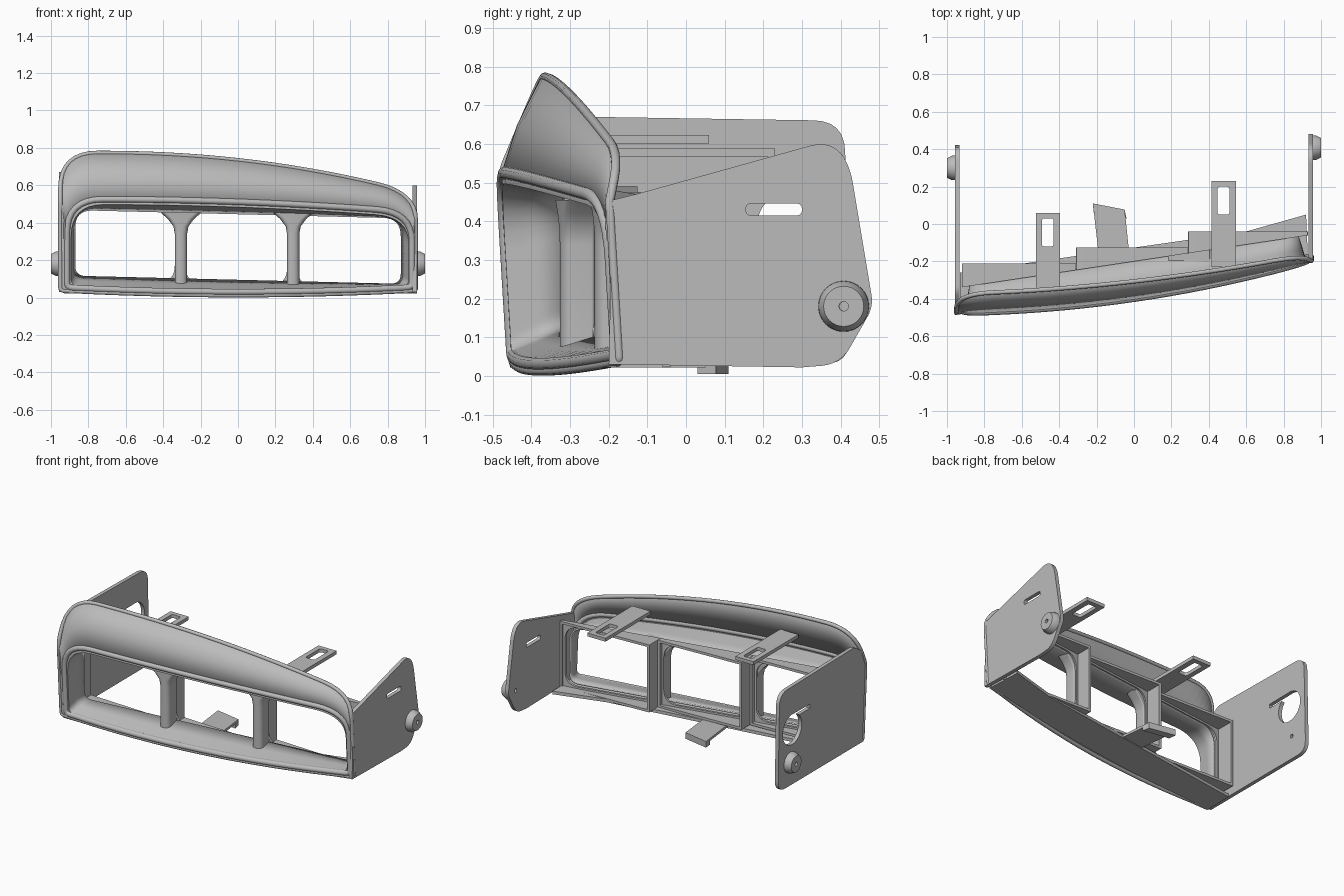
import bpy, bmesh, math
from mathutils import Matrix, Vector

cube = bpy.data.objects.get("Cube")
if cube:
    bpy.data.objects.remove(cube)

grey = bpy.data.materials.new("plain grey")
grey.use_nodes = True
grey.diffuse_color = (0.5, 0.5, 0.5, 1)
grey.node_tree.nodes["Principled BSDF"].inputs["Base Color"].default_value = grey.diffuse_color


def finish(ob, angle=30):
    ob.data.materials.append(grey)
    bpy.ops.object.select_all(action="DESELECT")
    ob.select_set(True)
    bpy.context.view_layer.objects.active = ob
    if ob.type == "CURVE":
        bpy.ops.object.convert(target="MESH")
    bpy.ops.object.shade_smooth_by_angle(angle=math.radians(angle))
    return ob


def loft(name, rings, wrap=False, caps=False, thick=0):
    """Skin a list of closed rings that share one point count."""
    bm = bmesh.new()
    vs = [[bm.verts.new(p) for p in r] for r in rings]
    n = len(vs[0])
    pairs = list(zip(vs, vs[1:])) + ([(vs[-1], vs[0])] if wrap else [])
    for a, b in pairs:
        for i in range(n):
            j = (i + 1) % n
            bm.faces.new((a[i], a[j], b[j], b[i]))
    if caps:
        bm.faces.new(vs[0])
        bm.faces.new(vs[-1])
    bmesh.ops.recalc_face_normals(bm, faces=bm.faces)
    me = bpy.data.meshes.new(name)
    bm.to_mesh(me)
    bm.free()
    ob = bpy.data.objects.new(name, me)
    bpy.context.collection.objects.link(ob)
    if thick:
        mod = ob.modifiers.new("wall", "SOLIDIFY")
        mod.thickness = thick
        mod.offset = 0
    return finish(ob)


def rounded(pts, seg=6, sub=1):
    """Polygon of (a, b, radius) corners with eased corners and split edges."""
    out = []
    n = len(pts)
    for i in range(n):
        p, q, s = (Vector(pts[(i + k) % n][:2]) for k in (-1, 0, 1))
        r, r2 = pts[i][2], pts[(i + 1) % n][2]
        a, b = q + (p - q).normalized() * r, q + (s - q).normalized() * r
        if r:
            for k in range(seg + 1):
                t = k / seg
                out.append(a * (1 - t) ** 2 + q * 2 * t * (1 - t) + b * t * t)
        else:
            out.append(q)
        end = s + (q - s).normalized() * r2
        out += [b.lerp(end, k / sub) for k in range(1, sub)]
    return out


def rect(x0, x1, z0, z1, rb, rt, sub=1):
    return rounded([(x0, z0, rb), (x0, z1, rt), (x1, z1, rt), (x1, z0, rb)], 8, sub)


def arc(a, b, r, start, end, n=32):
    angles = [math.radians(start + (end - start) * k / n) for k in range(n)]
    return [Vector((a + r * math.cos(t), b + r * math.sin(t))) for t in angles]


def circle(a, b, r):
    return arc(a, b, r, 0, 360)


def plate(name, loops, thick, axis, pos):
    """Flat sheet with holes; axis x takes (y, z) loops, axis z takes (x, y)."""
    cu = bpy.data.curves.new(name, "CURVE")
    cu.dimensions = "2D"
    cu.fill_mode = "BOTH"
    cu.extrude = thick / 2
    for lp in loops:
        sp = cu.splines.new("POLY")
        sp.points.add(len(lp) - 1)
        for pt, v in zip(sp.points, lp):
            pt.co = (v[0], v[1], 0, 1)
        sp.use_cyclic_u = True
    ob = bpy.data.objects.new(name, cu)
    bpy.context.collection.objects.link(ob)
    if axis == "x":
        ob.matrix_world = Matrix(((0, 0, 1, pos), (1, 0, 0, 0), (0, 1, 0, 0), (0, 0, 0, 1)))
    else:
        ob.location.z = pos
    return finish(ob, 25)


def bead(name, ring, radius):
    cu = bpy.data.curves.new(name, "CURVE")
    cu.dimensions = "3D"
    cu.bevel_depth = radius
    cu.bevel_resolution = 3
    sp = cu.splines.new("POLY")
    sp.points.add(len(ring) - 1)
    for pt, v in zip(sp.points, ring):
        pt.co = (*v, 1)
    sp.use_cyclic_u = True
    ob = bpy.data.objects.new(name, cu)
    bpy.context.collection.objects.link(ob)
    finish(ob, 60)


# Guiding curves: bowed front, straight rear wall, brow and hood heights
def front(x):
    return -0.40 + 0.145 * x + 0.069 * x * x


def rear(x):
    return -0.20 + 0.15 * x


def brow_top(x):
    return 0.525 - 0.055 * (max(x + 0.75, 0) / 1.5) ** 2


def hood_top(x):
    return 0.773 - 0.072 * max(x + 0.75, 0) ** 2.1


def face_ring(x0, x1, z0, z1, rb, rt, top):
    ring = []
    for x, z in rect(x0, x1, z0, z1, rb, rt, 16):
        h = (z - z0) / (z1 - z0)
        z += h * (top(x) - z1) + (1 - h) * 0.028 * x * x
        y = front(x) + 0.03 * max(0, 1 - z / 0.5) + 0.42 * max(0, z - brow_top(x))
        ring.append((x, y, z))
    return ring


def between(ring_a, ring_b, bulge=0):
    """Ring halfway between two others, pushed forward where they are far apart."""
    out = []
    for a, b in zip(ring_a, ring_b):
        a, b = Vector(a), Vector(b)
        out.append((a + b) / 2 - Vector((0, bulge * (a - b).length, 0)))
    return out


# Hood face, its beads and the funnel behind the opening
hood = face_ring(-0.95, 0.95, 0.012, 0.773, 0.02, 0.2, hood_top)
brow = face_ring(-0.915, 0.93, 0.03, 0.525, 0.03, 0.19, brow_top)
throat = face_ring(-0.895, 0.915, 0.04, 0.5, 0.04, 0.18, lambda x: brow_top(x) - 0.025)
back = []
for x, z in rect(-0.875, 0.875, 0.09, 0.45, 0.06, 0.1, 16):
    back.append((x, rear(x) + 0.005, z - 0.025 * x))
loft("hood_face", [hood, between(hood, brow, 0.04), brow], thick=0.015)
loft("opening_funnel", [brow, throat, between(throat, back), back], thick=0.01)
bead("hood_bead", hood, 0.012)
bead("brow_bead", brow, 0.017)

# Three stepped instrument cells with rounded windows
for name, x0, x1, y1 in (("right_cell", -0.92, -0.31, -0.21),
                         ("middle_cell", -0.31, 0.29, -0.125),
                         ("left_cell", 0.29, 0.93, -0.04)):
    def cell_ring(inset, r, depth):
        pts = rect(x0 + inset, x1 - inset, 0.045 + inset, 0.482 - inset, r, r, 4)
        return [(x, rear(x) + depth if depth is not None else y1, z - 0.025 * x) for x, z in pts]
    loft(name, [cell_ring(0, 0.004, 0), cell_ring(0, 0.004, None), cell_ring(0.016, 0.004, None),
                cell_ring(0.016, 0.004, 0.015), cell_ring(0.028, 0.09, 0.015),
                cell_ring(0.028, 0.09, 0)], wrap=True)

# Mullions, flared at the top
for name, x in (("right_mullion", -0.305), ("left_mullion", 0.295)):
    rings = []
    for z, w in ((0.04, 0.033), (0.34, 0.033), (0.38, 0.04), (0.42, 0.07), (0.455, 0.11)):
        rings.append([(x + a, rear(x) - 0.02 + b + 0.15 * a, z)
                      for a, b in rect(-w, w, -0.06, 0.025, 0.032, 0.01)])
    loft(name, rings, caps=True)

# Floor sheet between the bowed front and the rear edge
xs = [-0.93 + 1.86 * i / 24 for i in range(25)]
floor = [(x, front(x) + 0.02) for x in xs] + [(0.92, 0.05), (0.6, -0.04), (-0.93, -0.26)]
plate("floor", [floor], 0.02, "z", 0.032)

# Side plates with slots and openings
slot = rect(0.155, 0.3, 0.415, 0.446, 0.015, 0.015)
left = rounded([(-0.2, 0.03, 0), (-0.19, 0.455, 0), (-0.13, 0.47, 0), (0.38, 0.612, 0.06),
                (0.425, 0.54, 0.04), (0.485, 0.18, 0.03), (0.4, 0.03, 0.05), (0.3, 0.022, 0)])
plate("left_side_plate", [left, slot, circle(0.41, 0.18, 0.012)], 0.024, "x", 0.945)
right = rounded([(-0.45, 0.03, 0), (-0.47, 0.5, 0.02), (-0.43, 0.62, 0.02), (-0.36, 0.672, 0.03),
                 (0.41, 0.66, 0.08), (0.425, 0.03, 0.07)])
keyhole = arc(0.28, 0.385, 0.097, 136, 468) + [Vector((0.1, 0.479)), Vector((0.1, 0.453))]
plate("right_side_plate", [right, keyhole, circle(0.3, 0.18, 0.012)], 0.024, "x", -0.945)

# Pivot knobs
for name, side, y in (("left_knob", 1, 0.408), ("right_knob", -1, 0.3)):
    steps = ((0.95, 0.066), (0.974, 0.065), (1.0, 0.052), (1.0, 0.012), (0.95, 0.012))
    loft(name, [[(side * d, a, b) for a, b in circle(y, 0.18, r)] for d, r in steps], wrap=True)

# Slotted mounting tabs on top
for name, x, y0, y1, z in (("right_top_tab", -0.46, -0.4, 0.06, 0.612),
                           ("left_top_tab", 0.48, -0.23, 0.23, 0.577)):
    plate(name, [rect(x - 0.065, x + 0.065, y0, y1, 0, 0),
                 rect(x - 0.033, x + 0.03, y1 - 0.18, y1 - 0.03, 0.015, 0.015)], 0.022, "z", z)

# Lower tab with a hooked end
plate("lower_tab", [[(-0.18, -0.24), (-0.22, 0.11), (-0.05, 0.077), (-0.02, -0.21)]], 0.016, "z", 0.036)
plate("lower_tab_hook", [[(-0.215, 0.06), (-0.22, 0.11), (-0.05, 0.077), (-0.04, 0.03)]], 0.025, "z", 0.017)
